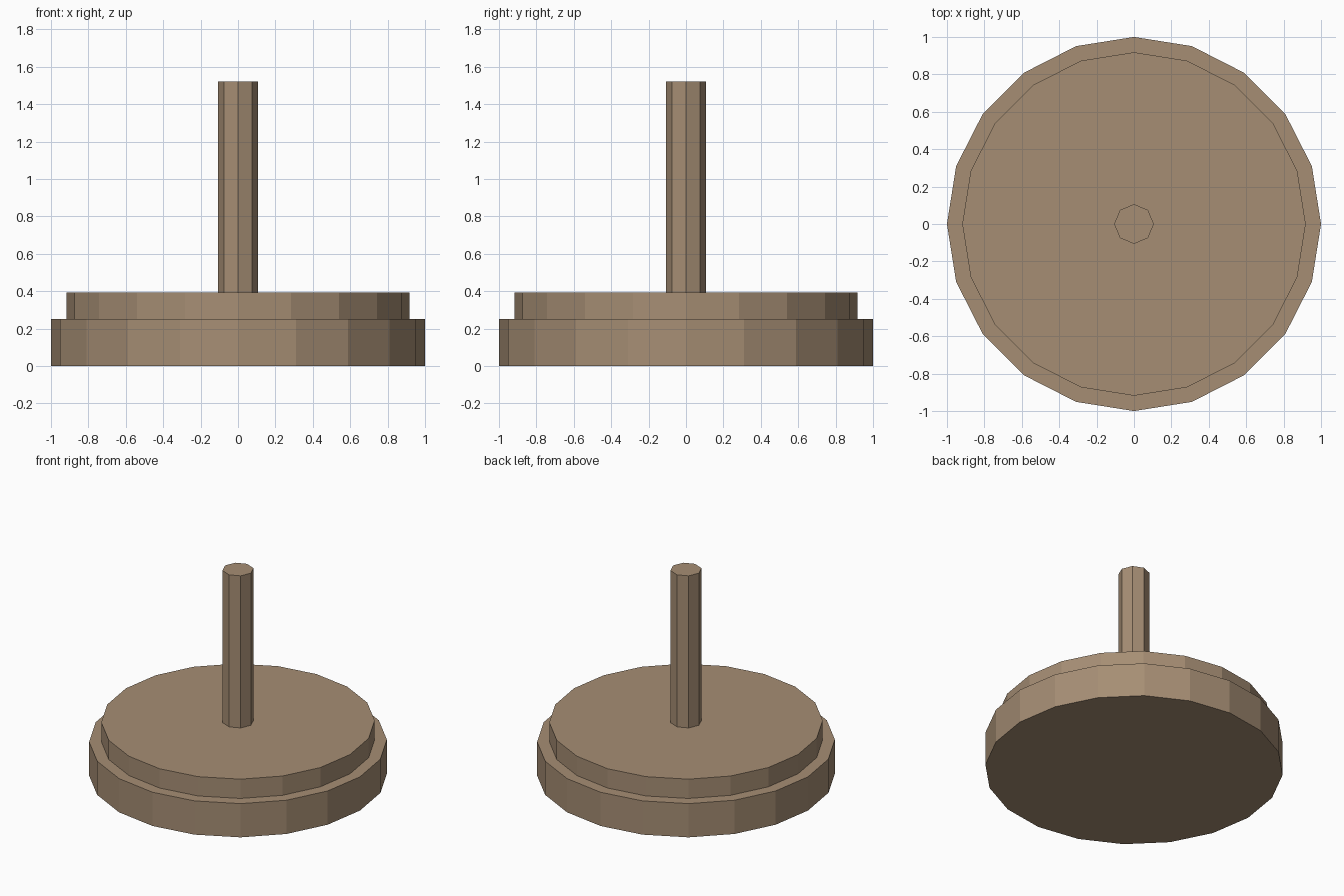
import bpy
import math

cube = bpy.data.objects.get("Cube")
if cube:
    bpy.data.objects.remove(cube, do_unlink=True)

# One flat wood colour for every part
WOOD = (0.38, 0.27, 0.175, 1.0)
wood = bpy.data.materials.new("light_brown_wood")
wood.use_nodes = True
wood.diffuse_color = WOOD
shader = next(n for n in wood.node_tree.nodes if n.type == "BSDF_PRINCIPLED")
shader.inputs["Base Color"].default_value = WOOD
shader.inputs["Roughness"].default_value = 0.9


def prism(name, sides, radius, bottom, top):
    """Upright flat-shaded prism with corners on the x and y axes."""
    bpy.ops.mesh.primitive_cylinder_add(
        vertices=sides, radius=radius, depth=top - bottom,
        location=(0, 0, (bottom + top) / 2))
    part = bpy.context.object
    part.name = name
    part.data.name = name
    part.data.materials.append(wood)
    return part


# Wide lower disc, slightly narrower upper disc, and the central post
prism("lower_disc", 20, 1.0, 0.0, 0.25)
prism("upper_disc", 20, 0.918, 0.25, 0.393)
prism("center_post", 8, 0.106, 0.393, 1.52)
